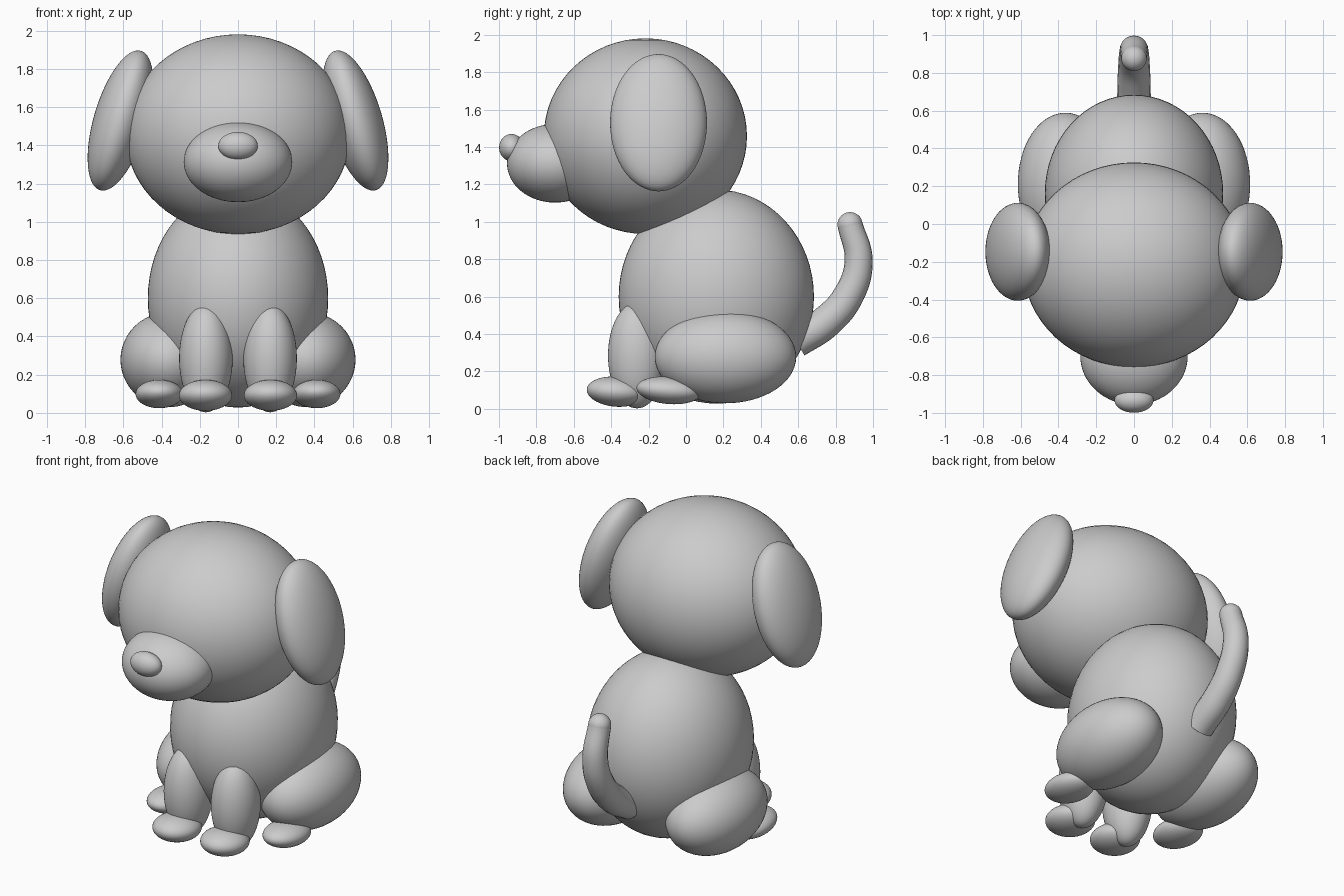
import bpy
from math import radians

if "Cube" in bpy.data.objects:
    bpy.data.objects.remove(bpy.data.objects["Cube"])


def ball(name, center, radii, tilt=(0, 0, 0)):
    """Smooth ellipsoid with the given half-sizes and tilt in degrees."""
    bpy.ops.mesh.primitive_uv_sphere_add(
        segments=64, ring_count=32, radius=1, location=center,
        rotation=[radians(a) for a in tilt])
    ob = bpy.context.object
    ob.name = name
    ob.scale = radii
    bpy.ops.object.shade_smooth()
    return ob


def pair(name, center, radii, tilt=(0, 0, 0)):
    """Left and right copies mirrored across x = 0."""
    for side, s in (("left", -1), ("right", 1)):
        ball(f"{name}_{side}", (s * center[0], center[1], center[2]), radii,
             (tilt[0], s * tilt[1], s * tilt[2]))


# Body and head
ball("body", (0, 0.162, 0.60), (0.472, 0.522, 0.572))
ball("head", (0, -0.217, 1.458), (0.588, 0.543, 0.523))
ball("snout", (0, -0.70, 1.313), (0.284, 0.257, 0.210))
ball("nose", (0, -0.933, 1.397), (0.103, 0.066, 0.073))

# Drooping ears, tops leaning inward
pair("ear", (0.615, -0.147, 1.53), (0.140, 0.259, 0.380), (0, -16.4, 0))

# Legs and feet
pair("front_leg", (0.168, -0.262, 0.286), (0.140, 0.155, 0.283))
pair("front_foot", (0.170, -0.375, 0.092), (0.139, 0.156, 0.080), (-5, 0, 0))
pair("haunch", (0.363, 0.211, 0.278), (0.252, 0.378, 0.248))
pair("back_foot", (0.412, -0.092, 0.099), (0.124, 0.173, 0.073), (-5, 0, 0))

# Tail: tapered curved tube with a round tip; points are (y, z, radius)
path = [(0.586, 0.362, 0.090), (0.745, 0.462, 0.088), (0.868, 0.605, 0.082),
        (0.923, 0.79, 0.075), (0.877, 0.985, 0.067)]
curve = bpy.data.curves.new("tail", "CURVE")
curve.dimensions = "3D"
curve.bevel_depth = 1.0
curve.bevel_resolution = 8
curve.resolution_u = 12
curve.use_fill_caps = True
spline = curve.splines.new("BEZIER")
spline.bezier_points.add(len(path) - 1)
for p, (y, z, r) in zip(spline.bezier_points, path):
    p.co = (0, y, z)
    p.radius = r
    p.handle_left_type = p.handle_right_type = "AUTO"
tail = bpy.data.objects.new("tail", curve)
bpy.context.collection.objects.link(tail)
bpy.ops.object.select_all(action="DESELECT")
tail.select_set(True)
bpy.context.view_layer.objects.active = tail
bpy.ops.object.convert(target="MESH")
bpy.ops.object.shade_smooth_by_angle(angle=radians(40))

ball("tail_tip", (0, 0.877, 0.985), (0.067, 0.067, 0.067))
